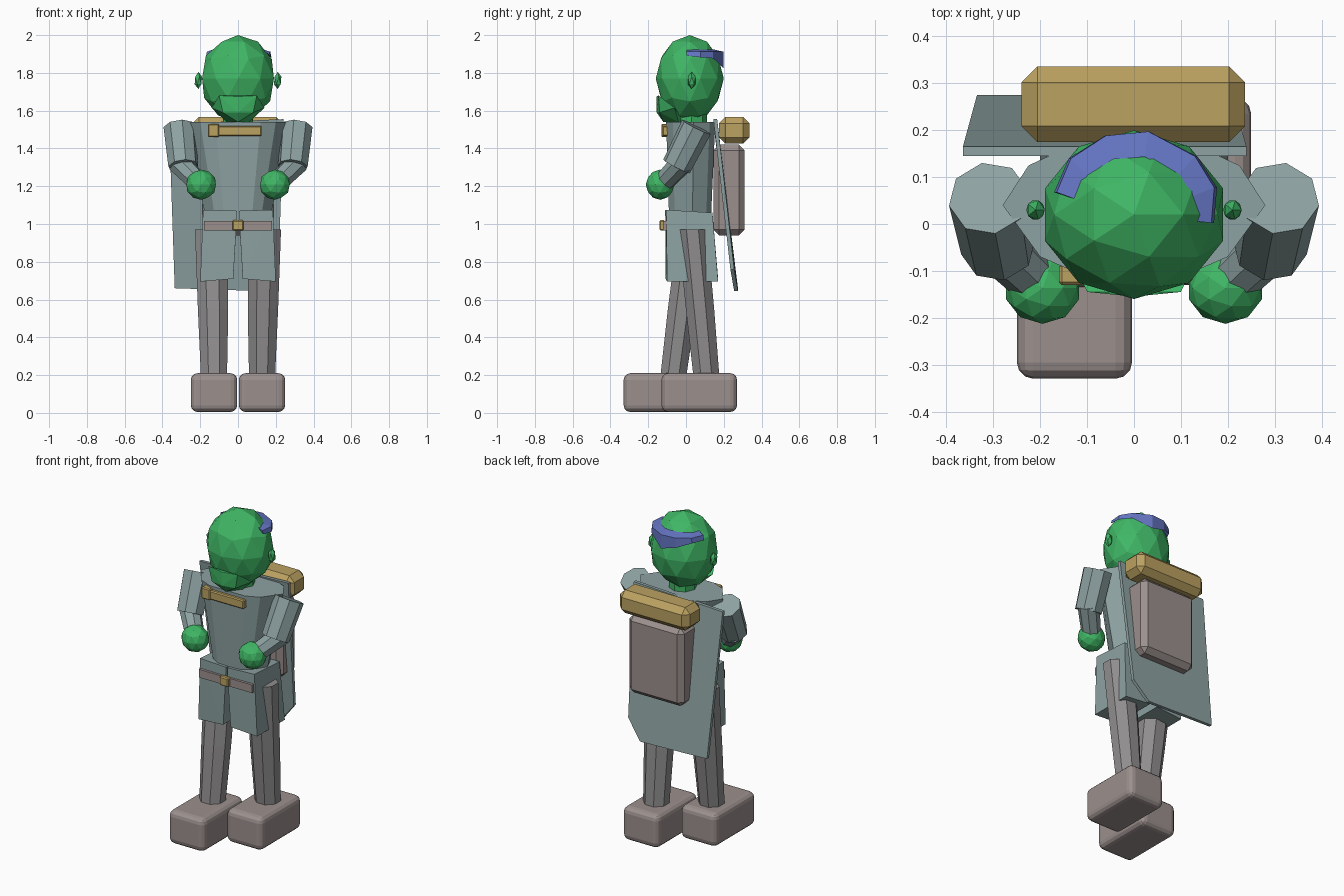
import bpy, bmesh, math
from mathutils import Vector, Matrix

if "Cube" in bpy.data.objects:
    bpy.data.objects.remove(bpy.data.objects["Cube"])


def material(name, rgb):
    m = bpy.data.materials.new(name)
    m.diffuse_color = (*rgb, 1)
    m.use_nodes = True
    m.node_tree.nodes["Principled BSDF"].inputs["Base Color"].default_value = m.diffuse_color
    return m


SKIN = material("green_skin", (0.05, 0.47, 0.13))
CLOTH = material("teal_cloth", (0.27, 0.36, 0.36))
TROUSER = material("grey_trousers", (0.28, 0.27, 0.27))
LEATHER = material("dull_leather", (0.33, 0.28, 0.27))
GOLD = material("gold", (0.50, 0.36, 0.12))
BLUE = material("blue_band", (0.13, 0.18, 0.55))


def finish(name, bm, mat):
    bmesh.ops.recalc_face_normals(bm, faces=bm.faces)
    me = bpy.data.meshes.new(name)
    bm.to_mesh(me)
    bm.free()
    me.materials.append(mat)
    ob = bpy.data.objects.new(name, me)
    bpy.context.collection.objects.link(ob)
    return ob


def ball(name, c, r, mat, sub=2):
    bm = bmesh.new()
    bmesh.ops.create_icosphere(bm, subdivisions=sub, radius=1,
                               matrix=Matrix.Translation(c) @ Matrix.Diagonal((*r, 1)))
    return finish(name, bm, mat)


def box(name, lo, hi, mat, bevel=0, seg=1):
    lo, hi = Vector(lo), Vector(hi)
    bm = bmesh.new()
    bmesh.ops.create_cube(bm, size=1, matrix=Matrix.Translation((lo + hi) / 2)
                          @ Matrix.Diagonal((*(hi - lo), 1)))
    ob = finish(name, bm, mat)
    if bevel:
        mod = ob.modifiers.new("bevel", 'BEVEL')
        mod.width, mod.segments = bevel, seg
    return ob


def loft(name, rings, mat, closed_loop=False):
    bm = bmesh.new()
    vs = [[bm.verts.new(p) for p in r] for r in rings]
    n = len(vs[0])
    for a, b in zip(vs, vs[1:]):
        for i in range(n):
            j = (i + 1) % n
            bm.faces.new((a[i], a[j], b[j], b[i]))
    bm.faces.new(vs[0])
    bm.faces.new(vs[-1])
    return finish(name, bm, mat)


def ring(c, rx, ry, n=8):
    return [(c[0] + rx * math.cos(t), c[1] + ry * math.sin(t), c[2])
            for t in (2 * math.pi * (i + 0.5) / n for i in range(n))]


def limb(name, a, b, r1, r2, mat, n=8):
    a, b = Vector(a), Vector(b)
    d = b - a
    bm = bmesh.new()
    bmesh.ops.create_cone(bm, cap_ends=True, segments=n, radius1=r1, radius2=r2, depth=d.length,
                          matrix=Matrix.Translation((a + b) / 2)
                          @ d.to_track_quat('Z', 'Y').to_matrix().to_4x4())
    return finish(name, bm, mat)


def hull(name, pts, mat):
    bm = bmesh.new()
    for p in pts:
        bm.verts.new(p)
    bmesh.ops.convex_hull(bm, input=bm.verts)
    bmesh.ops.delete(bm, geom=[v for v in bm.verts if not v.link_faces], context='VERTS')
    return finish(name, bm, mat)


# head, jaw and neck
ball("head", (0, 0.02, 1.77), (0.2, 0.18, 0.23), SKIN)
jaw = [(0, -0.12, 1.54), (0, -0.155, 1.59), (0, -0.155, 1.675), (0, 0, 1.53)]
for s in (-1, 1):
    jaw += [(s * 0.14, -0.06, 1.615), (s * 0.10, -0.145, 1.68), (s * 0.06, -0.04, 1.54),
            (s * 0.08, -0.14, 1.59)]
hull("jaw", jaw, SKIN)
limb("neck", (0, 0.03, 1.48), (0, 0.03, 1.6), 0.08, 0.08, SKIN)

# band wrapping the back of the head: outer top, lower edge, inner top
band = []
for deg, drop, out in ((-12, 0.02, 0.98), (15, 0.03, 1.03), (42, 0.035, 1.02), (80, 0.085, 1.03),
                       (110, 0.06, 1.02), (140, 0.03, 1.02), (168, 0.03, 0.98)):
    c, s = math.cos(math.radians(deg)), math.sin(math.radians(deg))
    band.append([(0.172 * out * c, 0.035 + 0.16 * out * s, 1.912),
                 (0.178 * out * c, 0.035 + 0.16 * out * s, 1.912 - drop),
                 (0.13 * c, 0.03 + 0.115 * s, 1.925)])
loft("head_band", band, BLUE)

# torso with a straight front and rounded shoulders
outline = [(0.28, 0.04), (0.225, 0.125), (0.16, 0.155), (-0.16, 0.155), (-0.225, 0.125),
           (-0.28, 0.04), (-0.2, -0.07), (-0.12, -0.105), (0.12, -0.105), (0.2, -0.07)]
loft("torso", [[(x * 0.6, y * 0.85, 1.02) for x, y in outline],
               [(x, y, 1.54) for x, y in outline]], CLOTH)

# chest strap, belt and buckles
box("chest_strap", (-0.12, -0.125, 1.465), (0.125, -0.09, 1.52), GOLD, 0.006)
box("strap_buckle", (-0.16, -0.13, 1.46), (-0.1, -0.085, 1.53), GOLD, 0.006)
box("belt", (-0.18, -0.122, 0.965), (0.18, 0.14, 1.015), LEATHER)
box("belt_buckle", (-0.03, -0.14, 0.965), (0.03, -0.11, 1.02), GOLD, 0.006)

# paired parts; the two legs are caught mid-stride
for s, side, foot in ((-1, "left", -0.07), (1, "right", 0.11)):
    ball(side + "_ear", (s * 0.21, 0.03, 1.76), (0.022, 0.024, 0.045), SKIN, 1)
    limb(side + "_upper_arm", (s * 0.31, 0.055, 1.513), (s * 0.29, -0.05, 1.305), 0.086, 0.08, CLOTH)
    limb(side + "_forearm", (s * 0.315, -0.02, 1.325), (s * 0.215, -0.115, 1.225), 0.062, 0.055, CLOTH)
    ball(side + "_hand", (s * 0.195, -0.137, 1.208), (0.082, 0.076, 0.08), SKIN)
    hull(side + "_skirt", [(s * x, y, z) for x, y, z in (
        (0.004, -0.11, 1.07), (0.185, -0.105, 1.075), (0.004, 0.14, 1.06), (0.185, 0.14, 1.06),
        (0.025, -0.108, 0.71), (0.2, -0.1, 0.695), (0.025, 0.17, 0.71), (0.2, 0.17, 0.695))], CLOTH)
    mid = 0.034 + (foot - 0.034) * 0.53
    loft(side + "_leg", [ring((s * 0.127, foot, 0.17), 0.074, 0.074),
                         ring((s * 0.132, mid, 0.55), 0.087, 0.081),
                         ring((s * 0.14, 0.034, 0.97), 0.095, 0.083)], TROUSER)
    y0 = -0.33 if s < 0 else -0.13
    x = sorted((s * 0.004, s * 0.25))
    box(side + "_boot", (x[0], y0, 0.005), (x[1], y0 + 0.4, 0.21), LEATHER, 0.035, 3)

# slanting cape with an uneven hem
cape = [(-0.365, 0.155, 1.53), (0.24, 0.155, 1.555), (0.215, 0.245, 0.76),
        (0.12, 0.265, 0.645), (-0.335, 0.265, 0.66)]
loft("cape", [[(x, y + d, z) for x, y, z in cape] for d in (-0.01, 0.01)], CLOTH)

# backpack and bedroll
box("backpack", (-0.187, 0.145, 0.94), (0.187, 0.31, 1.42), LEATHER, 0.03)
box("bedroll", (-0.24, 0.175, 1.425), (0.237, 0.336, 1.567), GOLD, 0.034)
